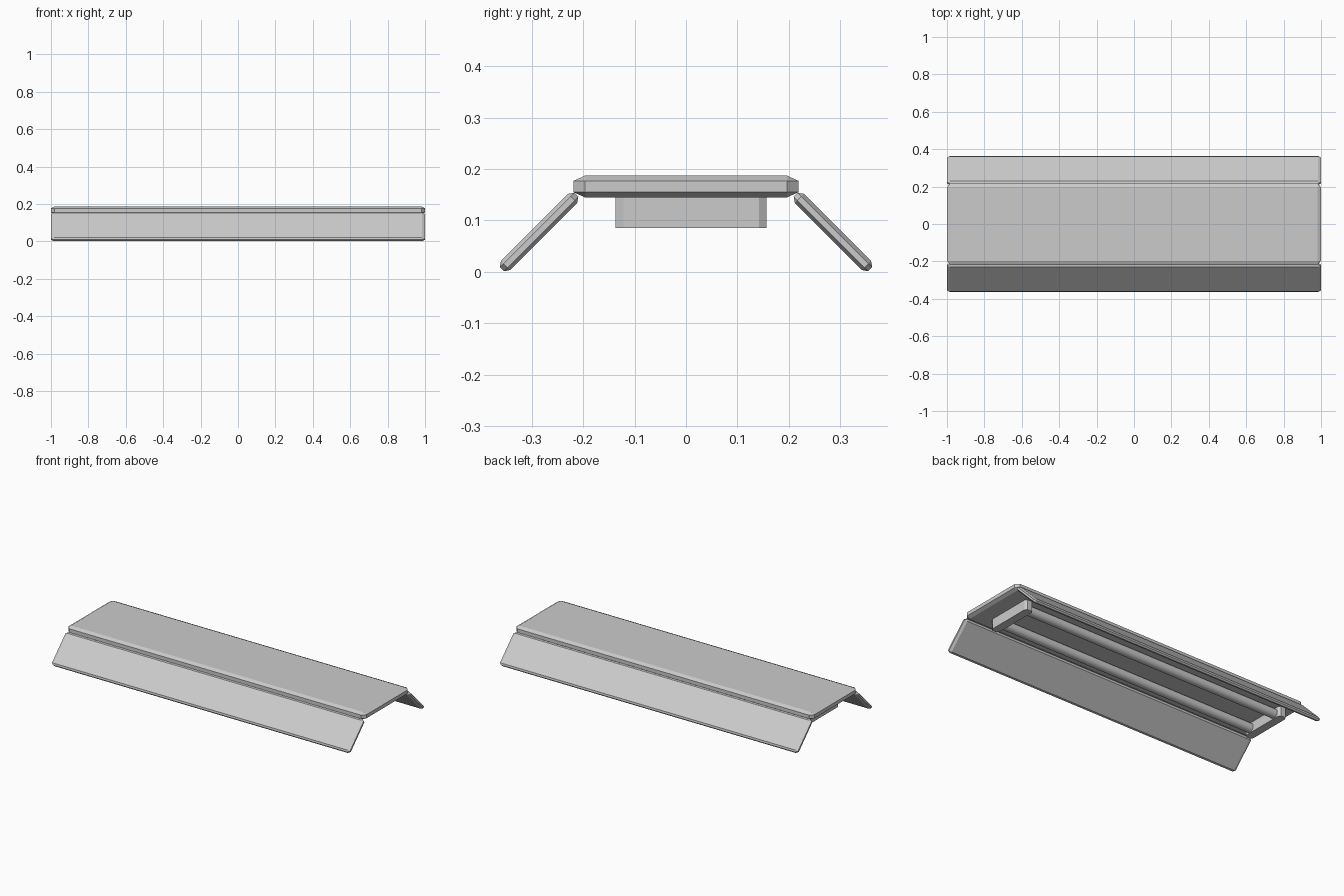
import bpy, bmesh, math
from mathutils import Matrix

if "Cube" in bpy.data.objects:
    bpy.data.objects.remove(bpy.data.objects["Cube"])


def box(name, size, loc, bev, rot_x=0.0, vertical_only=False):
    """Box with one-segment chamfers; bev gives the chamfer per axis."""
    bm = bmesh.new()
    bmesh.ops.create_cube(bm, size=1.0)
    # bevel in a space where the chamfer is uniform, then scale to size
    k = [b / 0.01 for b in bev]
    bmesh.ops.scale(bm, vec=[s / q for s, q in zip(size, k)], verts=bm.verts)
    edges = [e for e in bm.edges if not vertical_only
             or abs(e.verts[0].co.z - e.verts[1].co.z) > 1e-6]
    bmesh.ops.bevel(bm, geom=edges, offset=0.01, segments=1, affect='EDGES')
    bmesh.ops.scale(bm, vec=k, verts=bm.verts)
    bmesh.ops.transform(bm, matrix=Matrix.Translation(loc) @ Matrix.Rotation(rot_x, 4, 'X'),
                        verts=bm.verts)
    return finish(name, bm)


def finish(name, bm):
    bmesh.ops.recalc_face_normals(bm, faces=bm.faces)
    me = bpy.data.meshes.new(name)
    bm.to_mesh(me)
    bm.free()
    ob = bpy.data.objects.new(name, me)
    bpy.context.collection.objects.link(ob)
    return ob


def tube(name, y, z, r, x0, x1):
    bm = bmesh.new()
    bmesh.ops.create_cone(bm, cap_ends=True, segments=32, radius1=r, radius2=r, depth=x1 - x0,
                          matrix=Matrix.Translation(((x0 + x1) / 2, y, z))
                          @ Matrix.Rotation(math.pi / 2, 4, 'Y'))
    for f in bm.faces:
        f.smooth = len(f.verts) == 4
    return finish(name, bm)


# housing plate
box("housing_plate", (2, 0.438, 0.042), (0, 0, 0.166), (0.02, 0.022, 0.01))

# slanted reflector flaps
for side, s in (("front", -1), ("back", 1)):
    box(side + "_reflector", (2, 0.205, 0.025), (0, s * 0.286, 0.0775),
        (0.015, 0.01, 0.007), rot_x=-s * math.pi / 4)

# lamp holders at both ends
for side, x in (("left", -0.91), ("right", 0.86)):
    box(side + "_lamp_holder", (0.05, 0.294, 0.07), (x, 0.01, 0.12),
        (0.01, 0.015, 0.01), vertical_only=True)

# fluorescent tubes
for side, y in (("front", -0.09), ("back", 0.11)):
    tube(side + "_tube", y, 0.115, 0.027, -0.9, 0.85)
